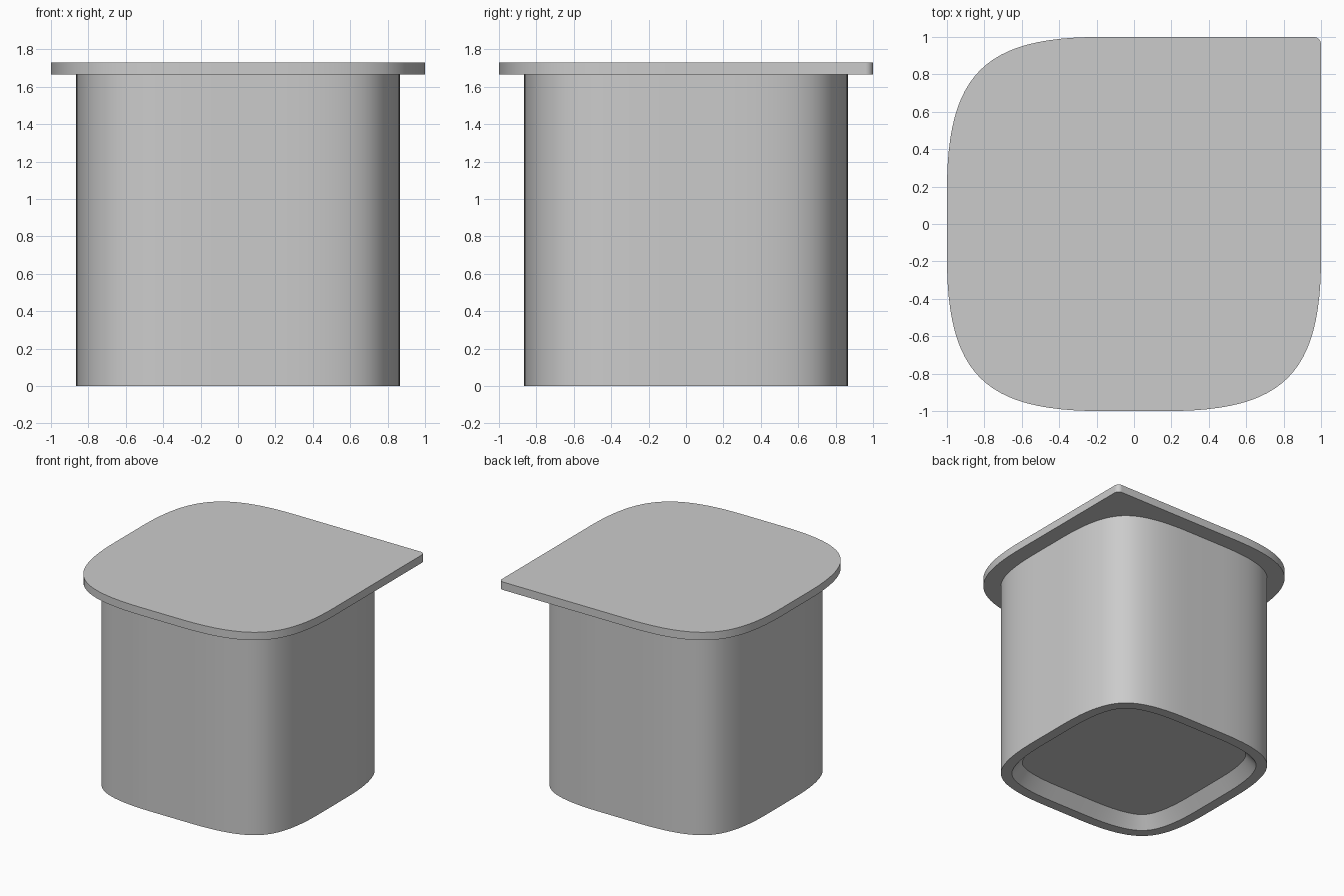
import bpy
import bmesh
import math
from mathutils import Vector, Matrix

cube = bpy.data.objects.get("Cube")
if cube:
    bpy.data.objects.remove(cube, do_unlink=True)

HEIGHT, LID_UNDERSIDE = 1.73, 1.665
SOFT, SHARP = (0.18, 0.80), (0.96, 0.982)   # where a corner starts, and its handle
STEPS = 24

grey = bpy.data.materials.new("plain_grey")
grey.use_nodes = True
grey.diffuse_color = (0.6, 0.6, 0.6, 1)
grey.node_tree.nodes["Principled BSDF"].inputs["Base Color"].default_value = grey.diffuse_color


def outline(corners, inset=0.0):
    """Square of half-width one with curved corners, moved inward along its normals."""
    points = []
    for quarter, (start, handle) in enumerate(corners):
        turn = Matrix.Rotation(quarter * math.pi / 2, 2)
        p = [Vector(v) for v in ((1, start), (1, handle), (handle, 1), (start, 1))]
        for i in range(STEPS + 1):
            t = i / STEPS
            u = 1 - t
            point = u**3 * p[0] + 3*u*u*t * p[1] + 3*u*t*t * p[2] + t**3 * p[3]
            along = u*u * (p[1] - p[0]) + 2*u*t * (p[2] - p[1]) + t*t * (p[3] - p[2])
            normal = Vector((along.y, -along.x)).normalized()
            points.append(turn @ (point - normal * inset))
    return points


def stack(name, corners, profile, cap_end):
    """Join outlines given as (inset, height) pairs into one shell, closed at the start."""
    bm = bmesh.new()
    rings = [[bm.verts.new((p.x, p.y, z)) for p in outline(corners, inset)]
             for inset, z in profile]
    for low, high in zip(rings, rings[1:]):
        for i in range(len(low)):
            j = (i + 1) % len(low)
            bm.faces.new((low[i], low[j], high[j], high[i]))
    bm.faces.new(rings[0][::-1])
    if cap_end:
        bm.faces.new(rings[-1])
    mesh = bpy.data.meshes.new(name)
    bm.to_mesh(mesh)
    bm.free()
    mesh.materials.append(grey)
    obj = bpy.data.objects.new(name, mesh)
    bpy.context.collection.objects.link(obj)
    bpy.ops.object.select_all(action="DESELECT")
    obj.select_set(True)
    bpy.context.view_layer.objects.active = obj
    bpy.ops.object.shade_smooth_by_angle(angle=math.radians(30))


# Body: recessed underside with sloping sides, foot rim, then the straight outer wall
stack("body", [SOFT] * 4,
      [(0.30, 0.095), (0.22, 0), (0.135, 0), (0.135, LID_UNDERSIDE)], False)

# Lid: overhanging plate with one nearly square corner
stack("lid", [SHARP, SOFT, SOFT, SOFT],
      [(0, LID_UNDERSIDE), (0, HEIGHT)], True)
